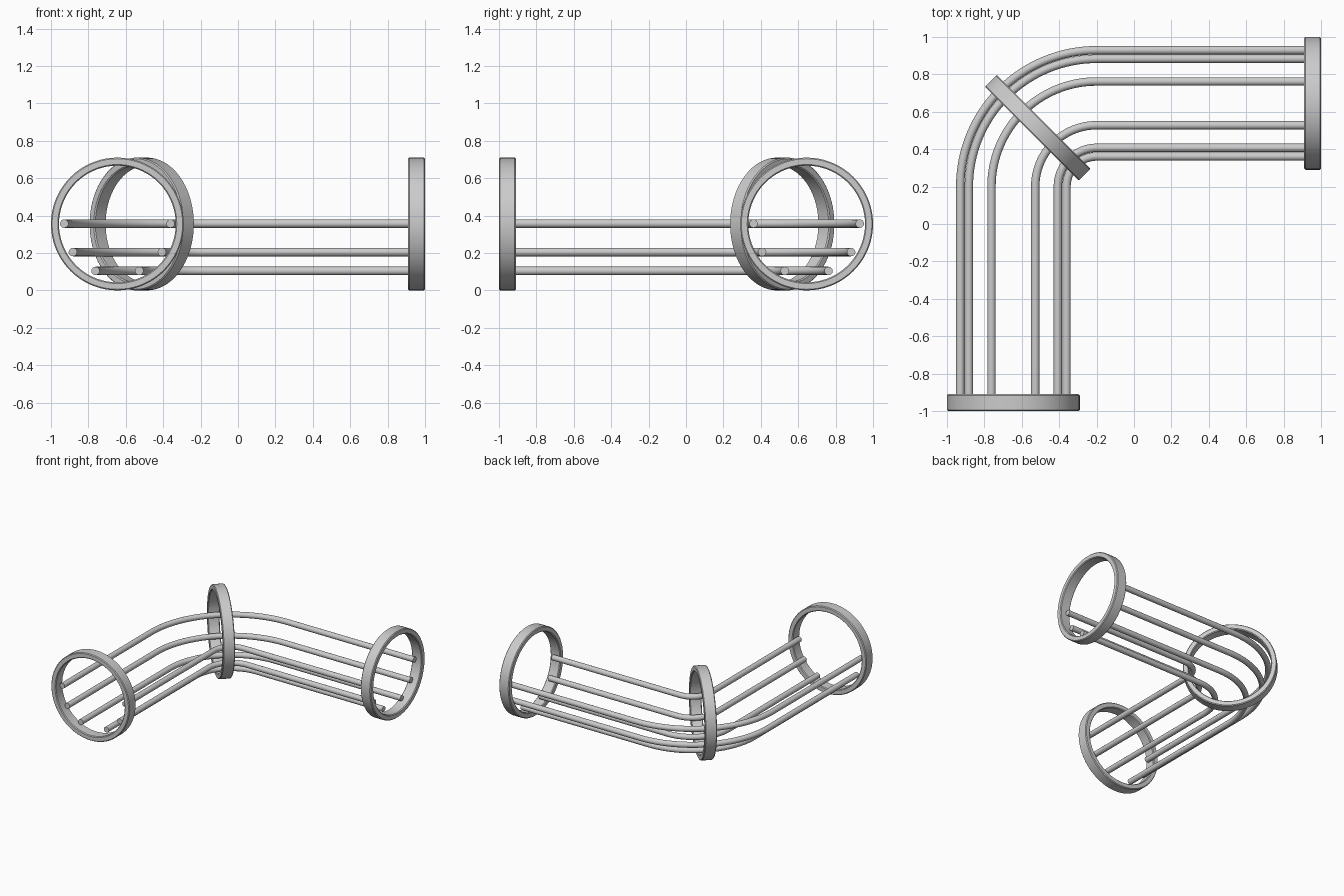
import bpy, bmesh
from math import sin, cos, pi, radians
from mathutils import Vector, Matrix

cube = bpy.data.objects.get("Cube")
if cube:
    bpy.data.objects.remove(cube, do_unlink=True)

metal = bpy.data.materials.new("grey_metal")
metal.use_nodes = True
GREY = (0.6, 0.6, 0.6, 1)
metal.diffuse_color = GREY
metal.node_tree.nodes["Principled BSDF"].inputs["Base Color"].default_value = GREY

RADIUS, INNER, WIDTH = 0.355, 0.312, 0.09   # ring size
CENTRE = 0.645                              # distance of the tray line from the axes
BEND = 0.2                                  # bend pivot at (-BEND, BEND)
ROD = 0.0225
END = 1 - WIDTH / 2                         # rods stop at mid ring


def add_ring(name, location, angle):
    """Flat band with softened edges, revolved about its own y axis."""
    h, b = WIDTH / 2, 0.006
    profile = [(INNER, -h + b), (INNER + b, -h), (RADIUS - b, -h), (RADIUS, -h + b),
               (RADIUS, h - b), (RADIUS - b, h), (INNER + b, h), (INNER, h - b)]
    bm = bmesh.new()
    verts = [bm.verts.new((r, y, 0)) for r, y in profile]
    edges = [bm.edges.new((verts[i - 1], verts[i])) for i in range(len(verts))]
    bmesh.ops.spin(bm, geom=verts + edges, cent=(0, 0, 0), axis=(0, 1, 0),
                   angle=2 * pi, steps=72, use_merge=True)
    bmesh.ops.remove_doubles(bm, verts=bm.verts, dist=0.0001)
    bmesh.ops.recalc_face_normals(bm, faces=bm.faces)
    mesh = bpy.data.meshes.new(name)
    bm.to_mesh(mesh)
    bm.free()
    mesh.materials.append(metal)
    ring = bpy.data.objects.new(name, mesh)
    ring.matrix_world = Matrix.Translation(location) @ Matrix.Rotation(angle, 4, "Z")
    bpy.context.collection.objects.link(ring)
    return ring


def add_rod(name, offset, z):
    """Round bar: straight, quarter bend, straight. Offset is towards the outside."""
    r = CENTRE - BEND + offset
    path = [Vector((-BEND - r, -END, z))]
    for i in range(33):
        a = pi - i * pi / 64
        path.append(Vector((-BEND + r * cos(a), BEND + r * sin(a), z)))
    path.append(Vector((END, BEND + r, z)))

    bm = bmesh.new()
    loops = []
    for i, p in enumerate(path):
        before, after = path[max(i - 1, 0)], path[min(i + 1, len(path) - 1)]
        if i in (1, len(path) - 2):
            side = Vector((1, 0, 0)) if i == 1 else Vector((0, -1, 0))
        else:
            t = (after - before).normalized()
            side = Vector((t.y, -t.x, 0))
        loops.append([bm.verts.new(p + ROD * (side * cos(k * pi / 10)
                      + Vector((0, 0, sin(k * pi / 10))))) for k in range(20)])
    for a, b in zip(loops, loops[1:]):
        for k in range(20):
            bm.faces.new((a[k - 1], a[k], b[k], b[k - 1]))
    bm.faces.new(loops[0])
    bm.faces.new(loops[-1])
    bmesh.ops.recalc_face_normals(bm, faces=bm.faces)
    mesh = bpy.data.meshes.new(name)
    bm.to_mesh(mesh)
    bm.free()
    mesh.materials.append(metal)
    rod = bpy.data.objects.new(name, mesh)
    bpy.context.collection.objects.link(rod)
    return rod


# Support rings at both ends and in the middle of the bend
mid = BEND + (CENTRE - BEND) * cos(pi / 4)
parts = [
    add_ring("front_ring", (-CENTRE, -END, RADIUS), 0),
    add_ring("middle_ring", (-mid, mid, RADIUS), radians(-45)),
    add_ring("side_ring", (END, CENTRE, RADIUS), radians(90)),
]

# Three pairs of rods forming the lower half of the basket
for level, offset, z in (("upper", 0.284, 0.357), ("middle", 0.238, 0.205), ("lower", 0.117, 0.104)):
    parts.append(add_rod(level + "_outer_rod", offset, z))
    parts.append(add_rod(level + "_inner_rod", -offset, z))

bpy.ops.object.select_all(action="DESELECT")
for part in parts:
    part.select_set(True)
bpy.context.view_layer.objects.active = parts[0]
bpy.ops.object.shade_smooth_by_angle(angle=radians(35))
